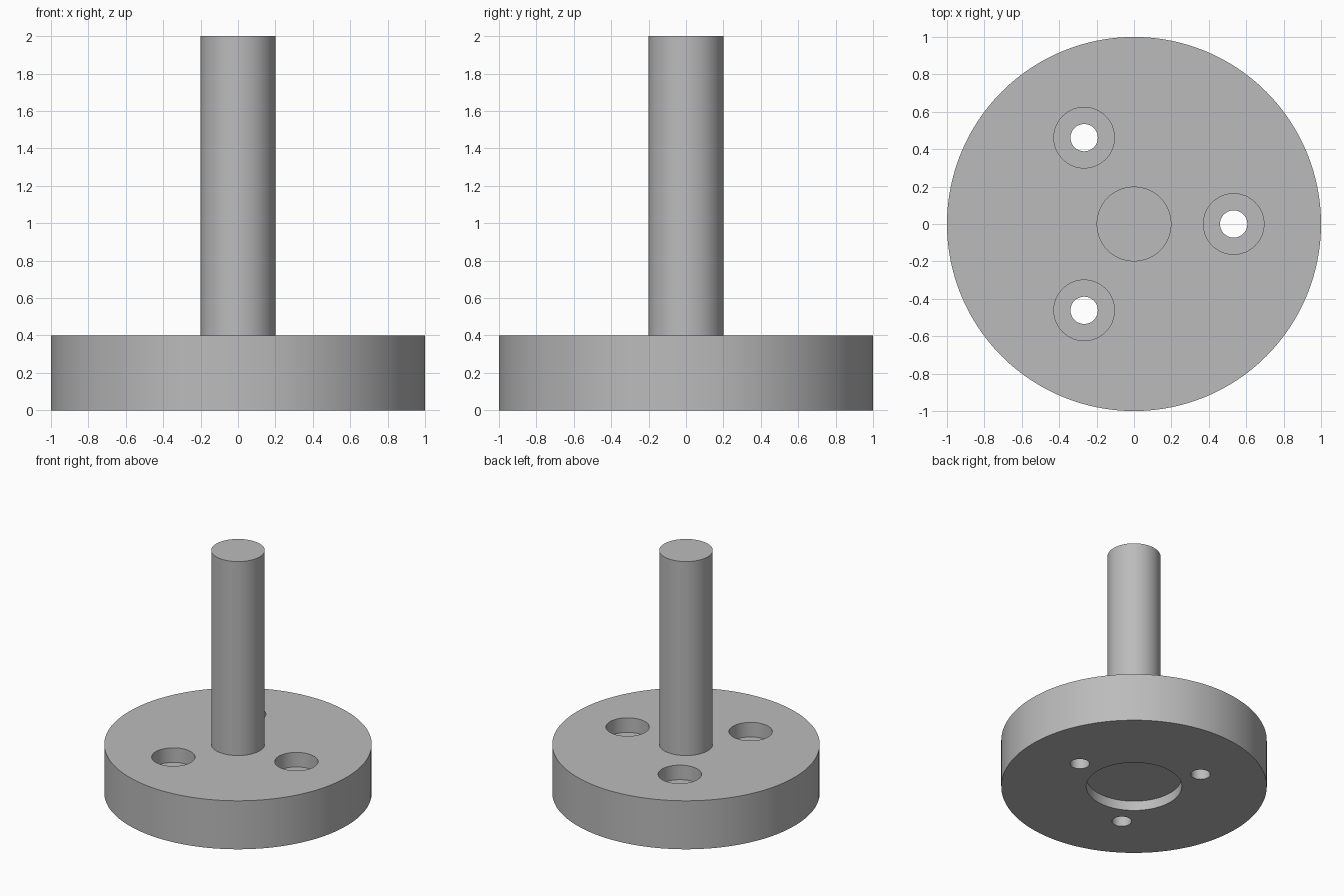
import bpy
import math

cube = bpy.data.objects.get("Cube")
if cube:
    bpy.data.objects.remove(cube, do_unlink=True)

# Single plain metal colour
steel = bpy.data.materials.new("plain_grey")
steel.use_nodes = True
steel.diffuse_color = (0.5, 0.5, 0.5, 1)
steel.node_tree.nodes["Principled BSDF"].inputs["Base Color"].default_value = (0.5, 0.5, 0.5, 1)


def cylinder(name, radius, bottom, top, x=0, y=0, sides=96):
    bpy.ops.mesh.primitive_cylinder_add(
        vertices=sides, radius=radius, depth=top - bottom,
        location=(x, y, (bottom + top) / 2))
    obj = bpy.context.object
    obj.name = name
    obj.data.materials.append(steel)
    return obj


def combine(target, tool, operation):
    mod = target.modifiers.new(tool.name, "BOOLEAN")
    mod.operation = operation
    mod.solver = "EXACT"
    mod.object = tool
    bpy.context.view_layer.objects.active = target
    bpy.ops.object.modifier_apply(modifier=mod.name)
    bpy.data.objects.remove(tool, do_unlink=True)


# Round base with the upright shaft joined to it
body = cylinder("flanged_shaft", 1, 0, 0.4, sides=128)
combine(body, cylinder("shaft", 0.2, 0.2, 2), "UNION")

# Shallow round recess under the base
combine(body, cylinder("recess_cutter", 0.36, -0.1, 0.08), "DIFFERENCE")

# Three counterbored screw holes around the shaft
for i in range(3):
    angle = i * math.tau / 3
    x, y = 0.533 * math.cos(angle), 0.533 * math.sin(angle)
    combine(body, cylinder("hole_cutter", 0.073, -0.1, 0.5, x, y, 48), "DIFFERENCE")
    combine(body, cylinder("counterbore_cutter", 0.162, 0.28, 0.5, x, y, 64), "DIFFERENCE")

# Smooth walls with crisp rims
bpy.ops.object.select_all(action="DESELECT")
body.select_set(True)
bpy.context.view_layer.objects.active = body
bpy.ops.object.shade_smooth_by_angle(angle=math.radians(30))
